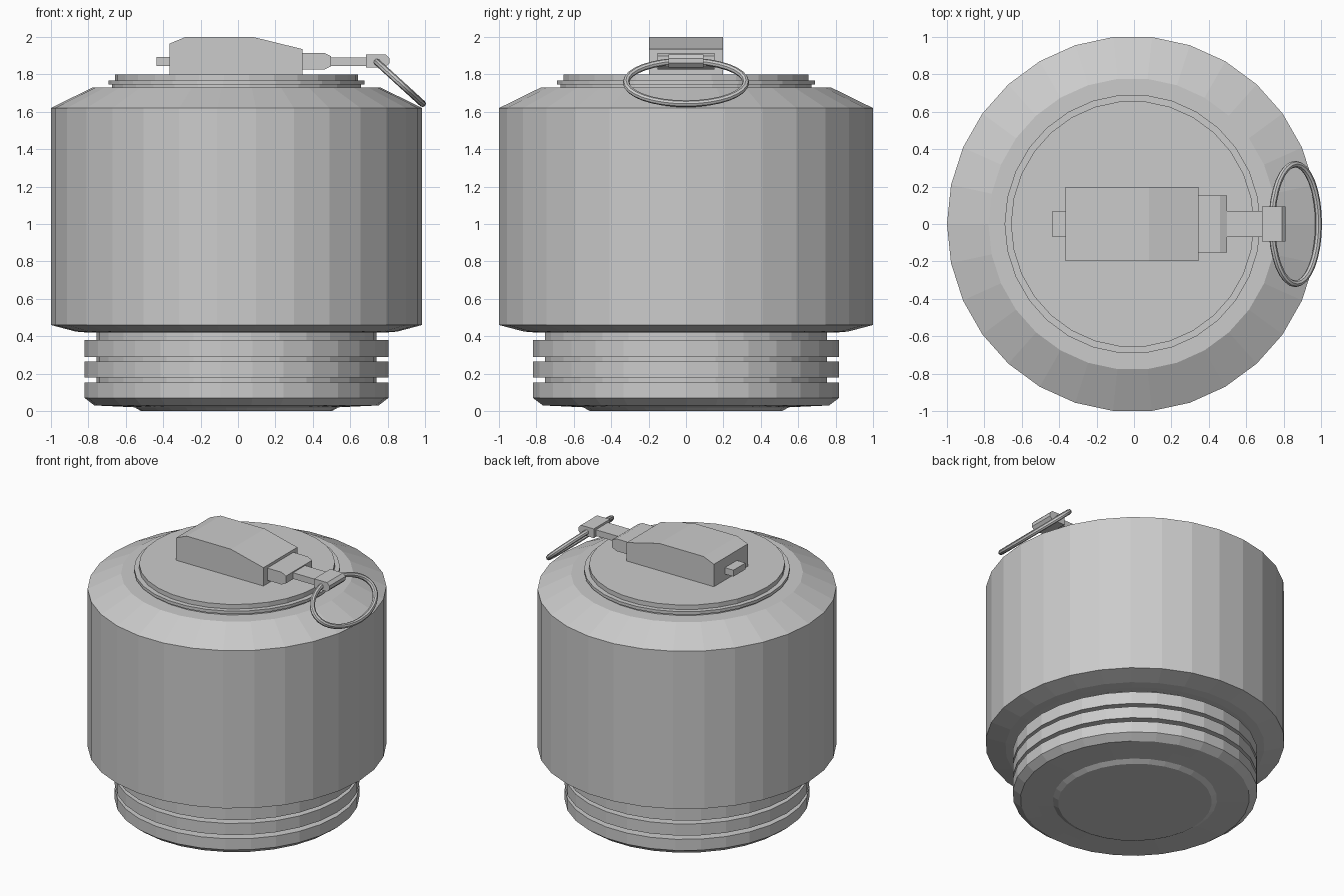
import bpy, bmesh
from math import sin, cos, pi

if "Cube" in bpy.data.objects:
    bpy.data.objects.remove(bpy.data.objects["Cube"])

CX = -0.008      # axis of the canister
SIDES = 30


def add_mesh(name, bm):
    bmesh.ops.recalc_face_normals(bm, faces=bm.faces)
    me = bpy.data.meshes.new(name)
    bm.to_mesh(me)
    bm.free()
    ob = bpy.data.objects.new(name, me)
    bpy.context.collection.objects.link(ob)
    return ob


def lathe(name, profile):
    """Closed turned solid from (radius, z) points, capped at both ends."""
    bm = bmesh.new()
    rings = []
    for r, z in profile:
        rings.append([bm.verts.new((CX + r * cos(2 * pi * i / SIDES),
                                    1.013 * r * sin(2 * pi * i / SIDES), z))
                      for i in range(SIDES)])
    for a, b in zip(rings, rings[1:]):
        for i in range(SIDES):
            j = (i + 1) % SIDES
            bm.faces.new((a[i], a[j], b[j], b[i]))
    bm.faces.new(rings[0])
    bm.faces.new(rings[-1])
    return add_mesh(name, bm)


def extrude_y(name, outline, half):
    """Side outline in (x, z) extruded symmetrically along y."""
    bm = bmesh.new()
    face = bm.faces.new([bm.verts.new((x, -half, z)) for x, z in outline])
    ext = bmesh.ops.extrude_face_region(bm, geom=[face])
    verts = [v for v in ext["geom"] if isinstance(v, bmesh.types.BMVert)]
    bmesh.ops.translate(bm, verts=verts, vec=(0, 2 * half, 0))
    return add_mesh(name, bm)


def box(name, x0, x1, half, z0, z1):
    return extrude_y(name, [(x0, z0), (x1, z0), (x1, z1), (x0, z1)], half)


# Threaded base: three raised bands with grooves between
base = [(0.51, 0), (0.545, 0.02), (0.65, 0.025), (0.76, 0.03)]
for low, high, groove_top in ((0.07, 0.152, 0.18), (0.18, 0.265, 0.29), (0.29, 0.38, 0.43)):
    base += [(0.812, low), (0.812, high), (0.748, high), (0.748, groove_top)]
lathe("threaded_base", base)

# Main body with sloped shoulder
lathe("canister_body", [(0.80, 0.42), (0.86, 0.425), (0.992, 0.46),
                        (0.992, 1.62), (0.77, 1.73)])

# Stepped cap disc
lathe("top_cap", [(0.665, 1.72), (0.665, 1.745), (0.684, 1.745), (0.684, 1.767),
                  (0.65, 1.767), (0.65, 1.80)])

# Fuse housing and pin parts
extrude_y("fuse_housing", [(-0.365, 1.79), (0.345, 1.79), (0.345, 1.935), (0.08, 2.0),
                           (-0.28, 2.0), (-0.365, 1.965)], 0.197)
box("pin_end", -0.435, -0.36, 0.07, 1.845, 1.892)
extrude_y("pin_collar", [(0.34, 1.825), (0.46, 1.825), (0.497, 1.843), (0.497, 1.897),
                         (0.46, 1.915), (0.34, 1.915)], 0.152)
box("pin_shaft", 0.49, 0.69, 0.07, 1.845, 1.89)
extrude_y("ring_clamp", [(0.685, 1.838), (0.79, 1.838), (0.81, 1.86), (0.81, 1.885),
                         (0.79, 1.905), (0.685, 1.905)], 0.094)

# Oval pull ring hanging at a slant
curve = bpy.data.curves.new("pull_ring", "CURVE")
curve.dimensions = "3D"
curve.bevel_depth = 0.018
curve.bevel_resolution = 2
spline = curve.splines.new("POLY")
COUNT = 32
spline.points.add(COUNT - 1)
for i, p in enumerate(spline.points):
    t = 2 * pi * i / COUNT
    p.co = (0.862 + 0.125 * cos(t), 0.32 * sin(t), 1.757 - 0.114 * cos(t), 1)
spline.use_cyclic_u = True
ring = bpy.data.objects.new("pull_ring", curve)
bpy.context.collection.objects.link(ring)
bpy.context.view_layer.objects.active = ring
ring.select_set(True)
bpy.ops.object.convert(target="MESH")
bpy.ops.object.shade_smooth_by_angle()
